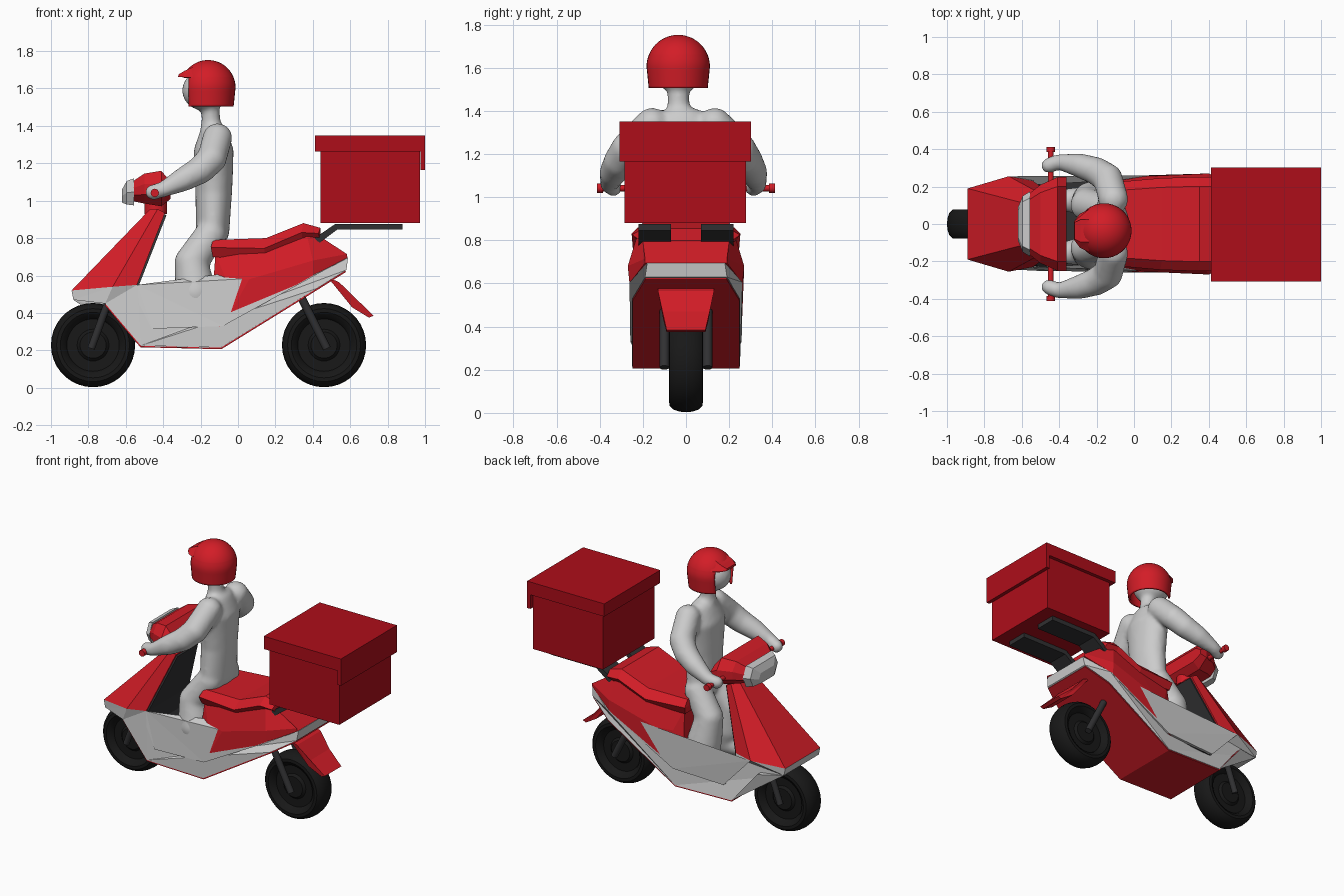
import bpy, bmesh, math
from mathutils import Vector, Matrix

if "Cube" in bpy.data.objects:
    bpy.data.objects.remove(bpy.data.objects["Cube"])


def material(name, rgb):
    m = bpy.data.materials.new(name)
    m.diffuse_color = (*rgb, 1)
    m.use_nodes = True
    m.node_tree.nodes["Principled BSDF"].inputs["Base Color"].default_value = m.diffuse_color
    return m


RED = material("red paint", (0.65, 0.012, 0.02))
BOX_RED = material("box red", (0.42, 0.004, 0.01))
DARK = material("dark trim", (0.03, 0.03, 0.032))
RUBBER = material("rubber", (0.009, 0.009, 0.009))


def finish(name, bm, mat=None, smooth=None):
    bmesh.ops.recalc_face_normals(bm, faces=bm.faces)
    me = bpy.data.meshes.new(name)
    bm.to_mesh(me)
    bm.free()
    ob = bpy.data.objects.new(name, me)
    bpy.context.collection.objects.link(ob)
    if mat:
        me.materials.append(mat)
    if smooth:
        bpy.ops.object.select_all(action='DESELECT')
        ob.select_set(True)
        bpy.context.view_layer.objects.active = ob
        bpy.ops.object.shade_smooth_by_angle(angle=math.radians(smooth))
    return ob


def skin(name, rings, mat=None):
    """Closed solid through rings of equal point count."""
    bm = bmesh.new()
    vs = [[bm.verts.new(p) for p in r] for r in rings]
    n = len(rings[0])
    for a, b in zip(vs, vs[1:]):
        for i in range(n):
            j = (i + 1) % n
            bm.faces.new((a[i], a[j], b[j], b[i]))
    caps = [bm.faces.new(vs[0]), bm.faces.new(vs[-1])]
    bmesh.ops.triangulate(bm, faces=caps, ngon_method='EAR_CLIP')
    return finish(name, bm, mat)


def loft(name, halves, mat=None):
    """Half sections (x, y, z), mirrored across y."""
    return skin(name, [h + [(x, -y, z) for x, y, z in reversed(h)] for h in halves], mat)


def slab(name, pts, mat=None):
    """Side outline of (x, z, half width)."""
    return skin(name, [[(x, s * w, z) for x, z, w in pts] for s in (1, -1)], mat)


def strip(name, pts, mat, t=0.012):
    """Thin bent sheet along (x, z, half width)."""
    bm = bmesh.new()
    rows = [[bm.verts.new((x, s * w, z)) for s in (1, -1)] for x, z, w in pts]
    for a, b in zip(rows, rows[1:]):
        bm.faces.new((a[0], a[1], b[1], b[0]))
    ob = finish(name, bm, mat)
    mod = ob.modifiers.new("thickness", 'SOLIDIFY')
    mod.thickness, mod.offset = t, 0
    return ob


def box(name, lo, hi, mat):
    ring = lambda z: [(lo[0], lo[1], z), (hi[0], lo[1], z), (hi[0], hi[1], z), (lo[0], hi[1], z)]
    return skin(name, [ring(lo[2]), ring(hi[2])], mat)


def rod(name, a, b, r, mat, segs=16):
    a, b = Vector(a), Vector(b)
    bm = bmesh.new()
    m = Matrix.Translation((a + b) / 2) @ (b - a).to_track_quat('Z', 'Y').to_matrix().to_4x4()
    bmesh.ops.create_cone(bm, cap_ends=True, segments=segs, radius1=r, radius2=r,
                          depth=(b - a).length, matrix=m)
    return finish(name, bm, mat, 40)


# wheels
def wheel(name, x):
    half = [(0, .055), (.07, .055), (.085, .04), (.14, .04), (.15, .06), (.175, .078),
            (.195, .077), (.212, .06), (.222, .03)]
    prof = half + [(.225, 0)] + [(r, -y) for r, y in reversed(half)]
    bm = bmesh.new()
    vs = [bm.verts.new((r, y, 0)) for r, y in prof]
    es = [bm.edges.new(p) for p in zip(vs, vs[1:])]
    bmesh.ops.spin(bm, geom=vs + es, cent=(0, 0, 0), axis=(0, 1, 0), angle=2 * math.pi, steps=36)
    bmesh.ops.remove_doubles(bm, verts=bm.verts, dist=1e-4)
    bmesh.ops.translate(bm, verts=bm.verts, vec=(x, 0, .228))
    finish(name, bm, RUBBER, 35)


wheel("front_wheel", -.775)
wheel("rear_wheel", .46)

# forks and rack bars, one per side
for s, side in ((1, "left"), (-1, "right")):
    rod("front_fork_" + side, (-.785, s * .095, .21), (-.69, s * .095, .47), .02, DARK)
    rod("rear_fork_" + side, (.475, s * .1, .21), (.33, s * .1, .50), .022, DARK)
    prof = [(.43, .77), (.53, .845), (.88, .845), (.88, .876), (.52, .876), (.41, .80)]
    skin("rack_bar_" + side, [[(x, s * y, z) for x, z in prof] for y in (.07, .22)], DARK)

# front fairing
loft("front_fairing", [
    [(-.89, .19, .52), (-.67, .255, .54), (-.54, .23, .55)],
    [(-.47, .08, .955), (-.43, .125, .955), (-.39, .12, .935)]], RED)

# grey lower band, from nose to tail
slab("lower_band", [
    (-.89, .52, .19), (-.88, .47, .19), (-.71, .45, .24), (-.52, .225, .25), (-.09, .215, .25),
    (.42, .53, .25), (.58, .63, .19), (.588, .695, .18), (.42, .605, .262), (-.08, .33, .258),
    (-.46, .315, .25), (-.53, .45, .24), (-.54, .55, .23), (-.67, .54, .255)])
strip("belly_panel", [(-.71, .445, .235), (-.52, .22, .247), (-.09, .21, .247),
                      (.42, .525, .247), (.575, .622, .188)], RED, .008)

# dark leg shield and floor
strip("leg_shield", [(-.388, .925, .11), (-.535, .55, .22), (-.524, .45, .225), (-.456, .32, .235),
                     (-.15, .325, .235), (-.07, .58, .2), (-.12, .71, .17)], DARK)

# rear body and seat
loft("rear_body", [
    [(-.15, .235, .325), (-.065, .235, .58), (-.12, .19, .72)],
    [(-.08, .256, .33), (.06, .255, .58), (.12, .225, .72)],
    [(.40, .262, .60), (.40, .27, .68), (.37, .23, .81)],
    [(.585, .19, .695), (.582, .19, .715), (.46, .2, .795)]], RED)
loft("seat", [[(x + .01, .2, a), (x, w, b), (x + .01, w * .8, c)] for x, w, a, b, c in (
    (-.145, .22, .70, .75, .79), (.14, .245, .68, .745, .80),
    (.34, .252, .76, .83, .88), (.43, .25, .79, .825, .855))], RED)

# rear mudguard
slab("rear_mudguard", [(.48, .59, .13), (.54, .565, .13), (.62, .47, .11), (.725, .385, .09),
                       (.70, .375, .09), (.61, .43, .105), (.51, .56, .125)], RED)

# handlebar housing, headlight, bar
loft("handlebar_housing", [[(x, .7 * w, a), (x, w, a + .3 * (b - a)),
                            (x, w, a + .65 * (b - a)), (x, .8 * w, b)] for x, w, a, b in (
    (-.575, .15, 1.0, 1.095), (-.50, .21, .985, 1.145),
    (-.41, .25, .97, 1.16), (-.36, .25, 1.01, 1.10))], RED)
loft("headlight", [[(x, .8 * w, a), (x, w, (a + b) / 2), (x, .8 * w, b)] for x, w, a, b in (
    (-.62, .09, .99, 1.06), (-.595, .15, .98, 1.105), (-.555, .175, .975, 1.12))])
rod("handlebar", (-.445, -.40, 1.042), (-.445, .40, 1.042), .015, RED)
for s, side in ((1, "left"), (-1, "right")):
    rod("grip_end_" + side, (-.445, s * .385, 1.042), (-.445, s * .413, 1.042), .022, RED)
rod("steering_stem", (-.44, 0, .93), (-.44, 0, 1.0), .06, RED)

# delivery box with lid and rear flap
box("delivery_box", (.44, -.285, .88), (.972, .277, 1.28), BOX_RED)
box("box_lid", (.412, -.308, 1.262), (1, .302, 1.35), BOX_RED)
box("box_rear_flap", (.975, -.308, 1.165), (1, .302, 1.27), BOX_RED)

# rider, ellipsoids swept along paths and fused
rider = bmesh.new()


def sweep(path, steps=8):
    for p, q in zip(path, path[1:]):
        for i in range(steps + 1):
            x, y, z, rx, ry, rz = (u + (v - u) * i / steps for u, v in zip(p, q))
            m = Matrix.Translation((x, y, z)) @ Matrix.Diagonal((rx, ry, rz, 1))
            bmesh.ops.create_icosphere(rider, subdivisions=3, radius=1, matrix=m)


def limb(pts):
    sweep([(x, y, z, r, r, r) for x, y, z, r in pts])


sweep([(-.13, -.018, 1.36, .075, .12, .06), (-.13, -.018, 1.26, .108, .17, .09),
       (-.13, -.018, 1.05, .1, .145, .1), (-.135, -.018, .84, .09, .16, .09)])
limb([(-.14, -.03, 1.36, .065), (-.145, -.035, 1.43, .05), (-.15, -.035, 1.53, .052)])
sweep([(-.175, -.035, 1.59, .125, .115, .112), (-.17, -.035, 1.60, .12, .115, .112)], 1)
for s in (1, -1):
    o = -.012
    limb([(-.11, s * .145 + o, 1.335, .08), (-.14, s * .255 + o, 1.225, .08),
          (-.20, s * .295 + o, 1.165, .075), (-.29, s * .325 + o, 1.115, .065),
          (-.40, s * .345 + o, 1.06, .042), (-.455, s * .325 + o, 1.045, .042)])
    limb([(-.145, s * .09 + o, .82, .085), (-.25, s * .115 + o, .67, .09),
          (-.225, s * .13 + o, .51, .11), (-.205, s * .13 + o, .41, .088),
          (-.35, s * .14 + o, .39, .064)])
body = finish("rider", rider)
mod = body.modifiers.new("fuse", 'REMESH')
mod.mode, mod.voxel_size, mod.use_smooth_shade = 'VOXEL', .014, True
mod = body.modifiers.new("soften", 'SMOOTH')
mod.factor, mod.iterations = .5, 6

# helmet with face opening
R = .147
bm = bmesh.new()
bmesh.ops.create_uvsphere(bm, u_segments=36, v_segments=24, radius=R)
for v in bm.verts:
    d = v.co.xy.length
    if v.co.z < 0 and d > .02:
        k = R * (1 + .7 * v.co.z) / d
        v.co.x *= k
        v.co.y *= k
for co, no in (((0, 0, -.1), (0, 0, 1)), ((-.105, 0, 0), (1, 0, 0)), ((0, 0, .055), (0, 0, 1))):
    bmesh.ops.bisect_plane(bm, geom=bm.verts[:] + bm.edges[:] + bm.faces[:], dist=1e-5,
                           plane_co=co, plane_no=no)
gone = []
for f in bm.faces:
    c = f.calc_center_median()
    if c.z < -.1 or (c.x < -.105 and c.z < .055):
        gone.append(f)
bmesh.ops.delete(bm, geom=gone, context='FACES')
bmesh.ops.translate(bm, verts=bm.verts, vec=(-.16, -.036, 1.605))
helmet = finish("helmet", bm, RED, 40)
mod = helmet.modifiers.new("thickness", 'SOLIDIFY')
mod.thickness, mod.offset = .012, -1
peak = slab("helmet_peak", [(-.24, 1.66, .115), (-.29, 1.66, .09), (-.32, 1.662, .05), (-.318, 1.675, .045),
                            (-.285, 1.695, .06), (-.24, 1.715, .06)], RED)
peak.location.y = -.036
